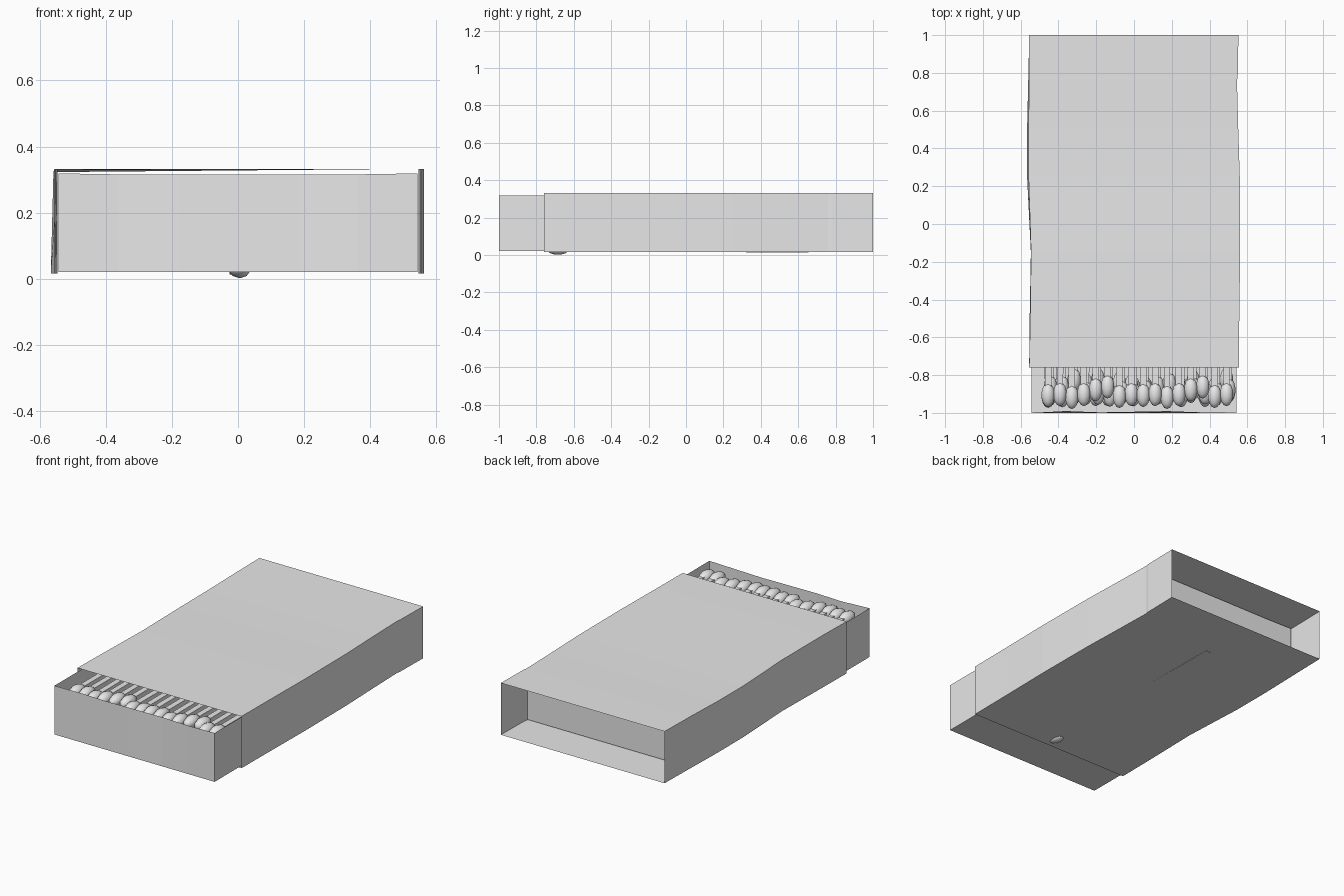
import bpy, bmesh, math, random
from mathutils import Matrix, Vector

cube = bpy.data.objects.get("Cube")
if cube:
    bpy.data.objects.remove(cube, do_unlink=True)
random.seed(4)

grey = bpy.data.materials.new("plain grey")
grey.use_nodes = True
grey.diffuse_color = (0.8, 0.8, 0.8, 1)
grey.node_tree.nodes["Principled BSDF"].inputs["Base Color"].default_value = (0.8, 0.8, 0.8, 1)


def finish(bm, name):
    mesh = bpy.data.meshes.new(name)
    bm.to_mesh(mesh)
    bm.free()
    mesh.materials.append(grey)
    obj = bpy.data.objects.new(name, mesh)
    bpy.context.collection.objects.link(obj)
    return obj


# Sleeve: open card tube lofted along y, slightly warped
# stations: y, left-hand top x, left-hand bottom x, right-hand x, sagging corner height
stations = [
    (-0.76, -0.555, -0.555, 0.555, 0.333),
    (-0.53, -0.55, -0.553, 0.557, 0.333),
    (-0.15, -0.545, -0.546, 0.562, 0.329),
    (0.25, -0.558, -0.566, 0.56, 0.323),
    (0.5, -0.558, -0.566, 0.552, 0.324),
    (0.76, -0.556, -0.56, 0.545, 0.33),
    (0.78, -0.556, -0.559, 0.549, 0.33),
    (1.0, -0.555, -0.555, 0.553, 0.333),
]
bm = bmesh.new()
rings = []
for y, top_x, low_x, right_x, sag in stations:
    corners = [(low_x, 0.016), (right_x, 0.016), (right_x, 0.333), (top_x, sag)]
    rings.append([bm.verts.new((x, y, z)) for x, z in corners])
for a, b in zip(rings, rings[1:]):
    for i in range(4):
        j = (i + 1) % 4
        bm.faces.new((a[i], a[j], b[j], b[i]))
bmesh.ops.recalc_face_normals(bm, faces=bm.faces)
finish(bm, "sleeve")

# Tray: thin box without a lid, its front rim gently wavy
bm = bmesh.new()
bmesh.ops.create_cube(bm, size=1)
for v in bm.verts:
    v.co = Vector((v.co.x * 1.084, v.co.y * 1.76 - 0.12, v.co.z * 0.298 + 0.17))
lid = [f for f in bm.faces if f.normal.z > 0.9]
bmesh.ops.delete(bm, geom=lid, context='FACES_ONLY')
across = [e for e in bm.edges if abs(e.verts[0].co.x - e.verts[1].co.x) > 0.5]
bmesh.ops.subdivide_edges(bm, edges=across, cuts=5)
for v in bm.verts:
    if v.co.z > 0.3 and abs(v.co.x) < 0.5:
        v.co.z -= 0.003
        if v.co.y < 0:
            v.co.y += 0.006 + 0.004 * math.sin(v.co.x * 12)
finish(bm, "tray")


def add_match(bm, x, y, z, turn=0.0, slope=0.0, length=1.4):
    """Square stick with an egg-shaped head at its front end."""
    place = Matrix.Translation((x, y, z)) @ Matrix.Rotation(turn, 4, 'Z') @ Matrix.Rotation(slope, 4, 'X')
    stick = place @ Matrix.Translation((0, length / 2, 0)) @ Matrix.Diagonal((0.034, length, 0.034, 1))
    bmesh.ops.create_cube(bm, size=1, matrix=stick)
    head = place @ Matrix.Rotation(math.pi / 2, 4, 'X') @ Matrix.Diagonal((0.037, 0.037, 0.064, 1))
    made = bmesh.ops.create_uvsphere(bm, u_segments=10, v_segments=7, radius=1, matrix=head)
    for v in made["verts"]:
        for f in v.link_faces:
            f.smooth = True


# Matches: stacked rows with staggered heads
offsets = [-0.905, -0.9, -0.915, -0.9, -0.875, -0.86, -0.91, -0.9]
bm = bmesh.new()
for row in range(4):
    for i in range(16):
        x = -0.455 + i * 0.063 + (row % 2) * 0.012
        y = offsets[(i + 3 * row) % 8]
        if row:
            y += random.uniform(0, 0.04)
        add_match(bm, x, y, 0.276 - row * 0.068 + random.uniform(-0.004, 0.004),
                  random.uniform(-0.006, 0.006))
finish(bm, "matches")

# Loose match pressed through the floor
bm = bmesh.new()
add_match(bm, 0.005, -0.685, 0.038, 0.01, -0.006, 1.34)
finish(bm, "loose_match")
